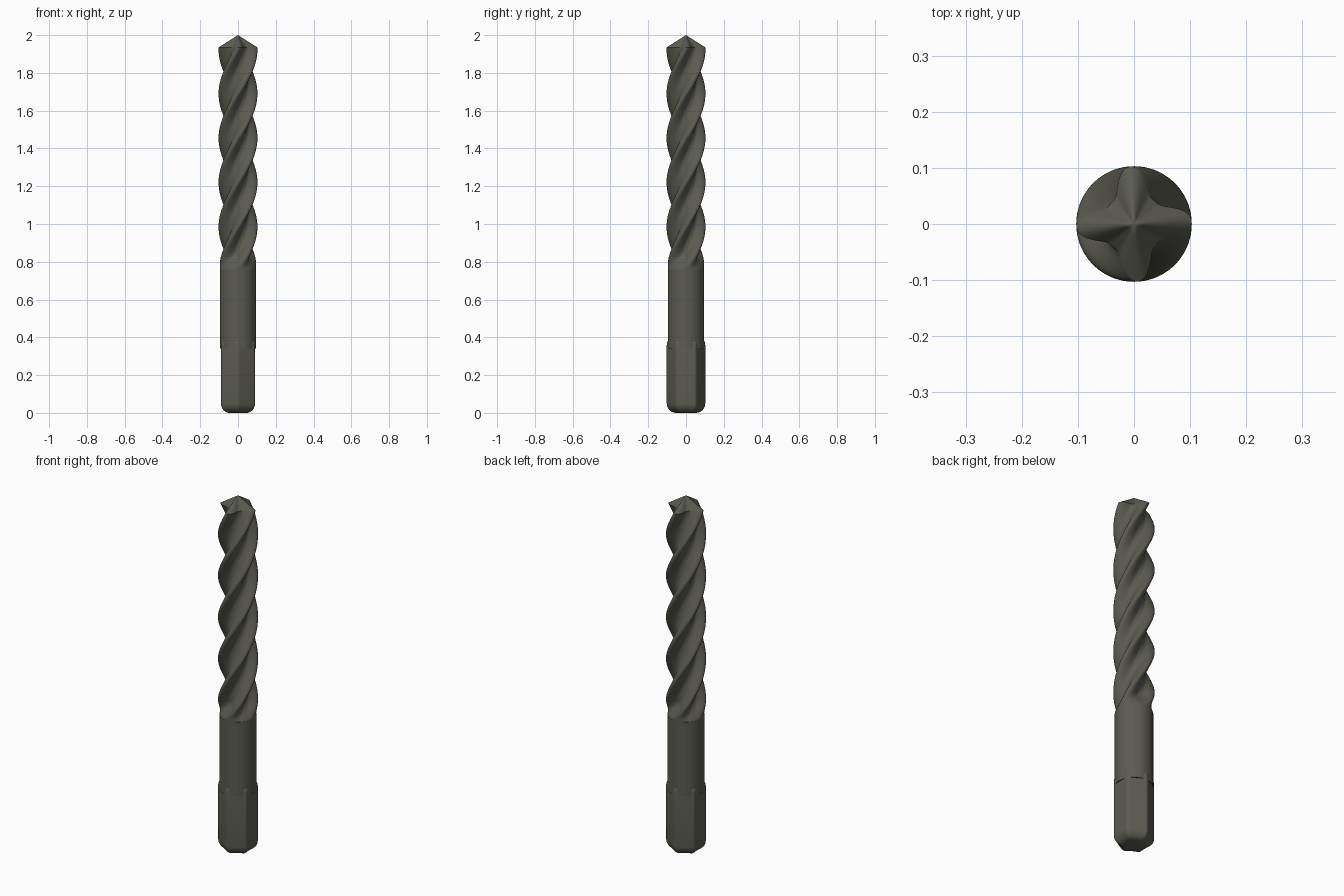
import bpy, math

cube = bpy.data.objects.get("Cube")
if cube:
    bpy.data.objects.remove(cube, do_unlink=True)

steel = bpy.data.materials.new("dark steel")
steel.use_nodes = True
COLOR = (0.105, 0.105, 0.083, 1)
steel.diffuse_color = COLOR
steel.node_tree.nodes["Principled BSDF"].inputs["Base Color"].default_value = COLOR

SEGMENTS = 96
TAU = math.tau


def smooth(a, b, v):
    t = min(max((v - a) / (b - a), 0), 1)
    return t * t * (3 - 2 * t)


def loft(name, rings, bottom, top, angle=35):
    """Skin rings of (radius function, height), closed by a point at each end."""
    verts, faces = [(0, 0, bottom)], []
    for radius, z in rings:
        for i in range(SEGMENTS):
            a = TAU * i / SEGMENTS
            r = radius(a)
            verts.append((r * math.cos(a), r * math.sin(a), z))
    verts.append((0, 0, top))
    last = len(verts) - 1
    for i in range(SEGMENTS):
        j = (i + 1) % SEGMENTS
        faces.append((0, 1 + j, 1 + i))
        for k in range(len(rings) - 1):
            a, b = 1 + k * SEGMENTS, 1 + (k + 1) * SEGMENTS
            faces.append((a + i, a + j, b + j, b + i))
        end = 1 + (len(rings) - 1) * SEGMENTS
        faces.append((end + i, end + j, last))
    mesh = bpy.data.meshes.new(name)
    mesh.from_pydata(verts, [], faces)
    mesh.materials.append(steel)
    obj = bpy.data.objects.new(name, mesh)
    bpy.context.collection.objects.link(obj)
    bpy.ops.object.select_all(action='DESELECT')
    bpy.context.view_layer.objects.active = obj
    obj.select_set(True)
    bpy.ops.object.shade_smooth_by_angle(angle=math.radians(angle))
    return obj


# Fluted section: four ridges that twist with height and run out into the shank
SHANK, RIDGE, ROOT, LEAD = 0.096, 0.103, 0.055, 0.94


def fluted(z, scale=1):
    depth = smooth(0.75, 0.85, z)

    def radius(a):
        phase = 4 * (a - TAU * (z - 1.69) / LEAD)
        wave = ((1 + math.cos(phase)) / 2) ** 1.8
        twisted = ROOT + (RIDGE - ROOT) * wave
        return scale * (SHANK + (twisted - SHANK) * depth)
    return radius


SHOULDER = 1.935
STEPS = 150
rings = []
for s in range(STEPS + 1):
    z = 0.74 + (SHOULDER - 0.74) * s / STEPS
    rings.append((fluted(z), z))

# Pointed cutting tip above the shoulder
for f in (0.97, 0.8, 0.6, 0.4, 0.2):
    rings.append((fluted(SHOULDER, f), 2 - (2 - SHOULDER) * f))
loft("fluted_cutter", rings, 0.74, 2.0)

# Plain round shank
loft("round_shank", [(lambda a: SHANK, 0.34), (lambda a: SHANK, 0.76)], 0.34, 0.76)


# Hexagonal drive end with flats facing the sides and rounded corners
def hexagon(inset):
    def radius(a):
        local = (a + TAU / 12) % (TAU / 6) - TAU / 12
        return min(0.09 / math.cos(local), 0.102) - inset
    return radius


profile = [(0.045, 0.0), (0.028, 0.005), (0.016, 0.013), (0.006, 0.026), (0.001, 0.04),
           (0, 0.05), (0, 0.36), (0.002, 0.373), (0.007, 0.383), (0.015, 0.388)]
loft("hex_drive", [(hexagon(i), z) for i, z in profile], 0.008, 0.388, 50)
